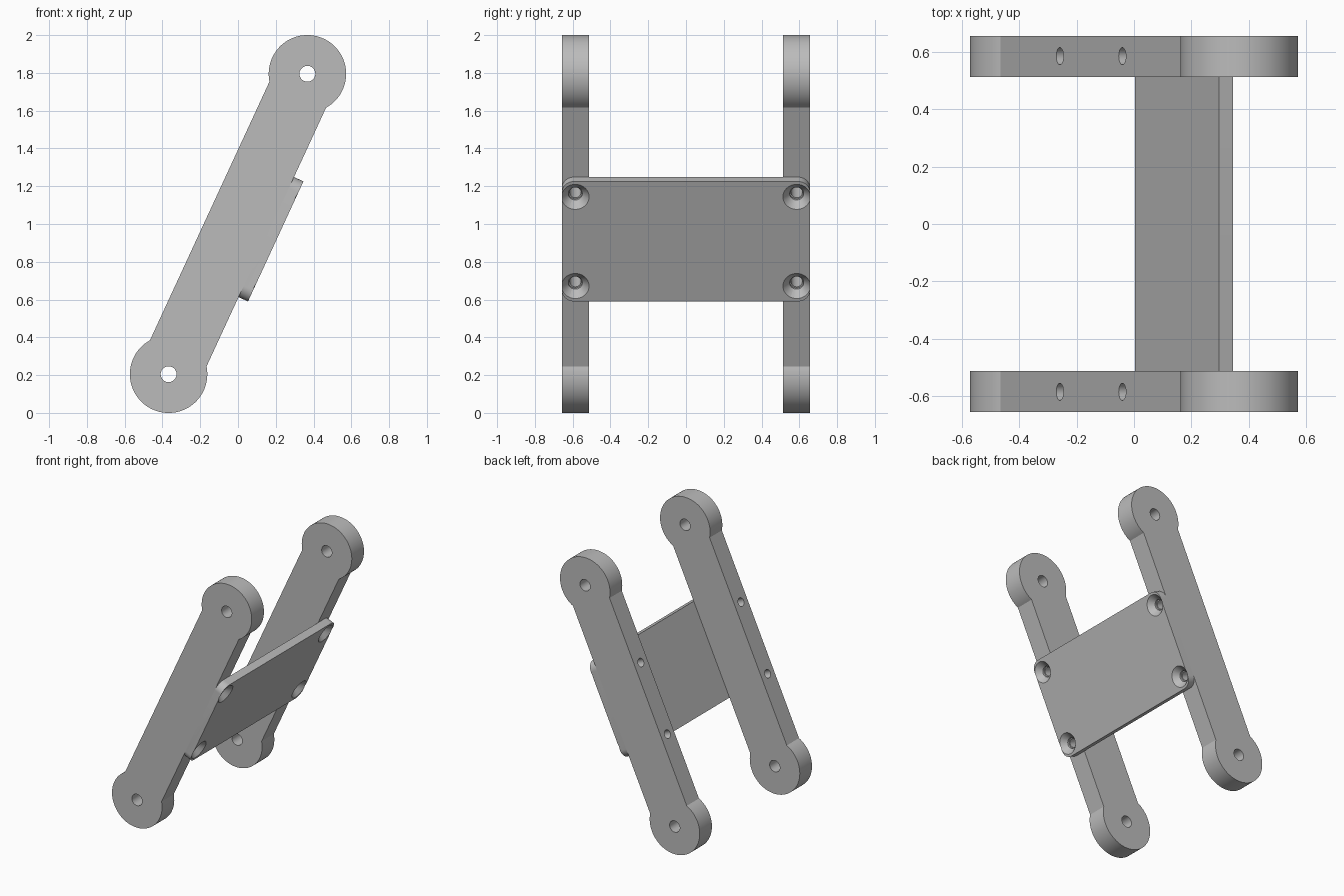
import bpy, bmesh, math
from mathutils import Matrix, Vector

if "Cube" in bpy.data.objects:
    bpy.data.objects.remove(bpy.data.objects["Cube"], do_unlink=True)

grey = bpy.data.materials.new("plain grey")
grey.use_nodes = True
GREY = (0.5, 0.5, 0.5, 1)
grey.diffuse_color = GREY
grey.node_tree.nodes["Principled BSDF"].inputs["Base Color"].default_value = GREY

# Working frame: x across the arm, y along the width, z along the arm
TILT = math.radians(24.8)
HALF_W, END_R, PIVOT = 0.165, 0.205, 0.876
OUTER, INNER = 0.657, 0.514
PLATE_FACE, PLATE_HALF, CORNER = 0.22, 0.35, 0.065
SCREW_Y, SCREW_Z = 0.586, 0.26


def arc(cx, cy, r, start, end, n):
    return [(cx + r * math.cos(start + (end - start) * i / n),
             cy + r * math.sin(start + (end - start) * i / n)) for i in range(n + 1)]


def prism(name, points, sweep):
    """Extrude a closed outline of 3D points along a sweep vector."""
    bm = bmesh.new()
    face = bm.faces.new([bm.verts.new(p) for p in points])
    ext = bmesh.ops.extrude_face_region(bm, geom=[face])
    moved = [g for g in ext["geom"] if isinstance(g, bmesh.types.BMVert)]
    bmesh.ops.translate(bm, verts=moved, vec=Vector(sweep))
    bmesh.ops.recalc_face_normals(bm, faces=bm.faces)
    mesh = bpy.data.meshes.new(name)
    bm.to_mesh(mesh)
    bm.free()
    obj = bpy.data.objects.new(name, mesh)
    bpy.context.collection.objects.link(obj)
    mesh.materials.append(grey)
    return obj


def cutter(axis, centre, r1, r2, depth):
    """Round or conical cutter along x or y."""
    bm = bmesh.new()
    turn = (Matrix.Rotation(math.pi / 2, 4, "Y") if axis == "x"
            else Matrix.Rotation(math.pi / 2, 4, "X"))
    bmesh.ops.create_cone(bm, cap_ends=True, segments=40, radius1=r1, radius2=r2,
                          depth=depth, matrix=Matrix.Translation(centre) @ turn)
    mesh = bpy.data.meshes.new("hole_cutter")
    bm.to_mesh(mesh)
    bm.free()
    obj = bpy.data.objects.new("hole_cutter", mesh)
    obj.hide_render = True
    bpy.context.collection.objects.link(obj)
    return obj


def cut(obj, cutters):
    bpy.context.view_layer.objects.active = obj
    for c in cutters:
        mod = obj.modifiers.new("hole", "BOOLEAN")
        mod.operation, mod.solver, mod.object = "DIFFERENCE", "EXACT", c
        bpy.ops.object.modifier_apply(modifier=mod.name)
        bpy.data.objects.remove(c, do_unlink=True)


def finish(obj):
    bpy.ops.object.select_all(action="DESELECT")
    obj.select_set(True)
    bpy.context.view_layer.objects.active = obj
    bpy.ops.object.shade_smooth_by_angle(angle=math.radians(25))
    obj.rotation_euler = (0, TILT, 0)
    obj.location = (0, 0, 1)


# Side arms: straight bar with round ends
a = math.acos(HALF_W / END_R)
arm_outline = (arc(0, PIVOT, END_R, -a, math.pi + a, 64)
               + arc(0, -PIVOT, END_R, math.pi - a, 2 * math.pi + a, 64))
for name, y0 in (("right_arm", -OUTER), ("left_arm", INNER)):
    arm = prism(name, [(x, y0, z) for x, z in arm_outline], (0, OUTER - INNER, 0))
    ym = y0 + (OUTER - INNER) / 2
    screw_y = math.copysign(SCREW_Y, ym)
    # Pivot holes, then screw holes
    cut(arm, [cutter("y", (0, ym, s * PIVOT), 0.042, 0.042, 0.4) for s in (-1, 1)]
        + [cutter("x", (0, screw_y, s * SCREW_Z), 0.03, 0.03, 0.6) for s in (-1, 1)])
    finish(arm)

# Cross plate with rounded corners
plate_outline = []
for i, (sy, sz) in enumerate(((1, 1), (-1, 1), (-1, -1), (1, -1))):
    start = i * math.pi / 2
    plate_outline += arc(sy * (OUTER - CORNER), sz * (PLATE_HALF - CORNER),
                         CORNER, start, start + math.pi / 2, 12)
plate = prism("cross_plate", [(HALF_W, y, z) for y, z in plate_outline],
              (PLATE_FACE - HALF_W, 0, 0))

# Countersunk screw holes
SINK, SINK_R, BORE = 0.04, 0.073, 0.037
slope = (SINK_R - BORE) / SINK
lip = 0.01
for sy in (-1, 1):
    for sz in (-1, 1):
        y, z = sy * SCREW_Y, sz * SCREW_Z
        cut(plate, [cutter("x", (PLATE_FACE + (lip - SINK) / 2, y, z), BORE,
                           SINK_R + slope * lip, SINK + lip),
                    cutter("x", (PLATE_FACE, y, z), BORE, BORE, 0.3)])
finish(plate)
